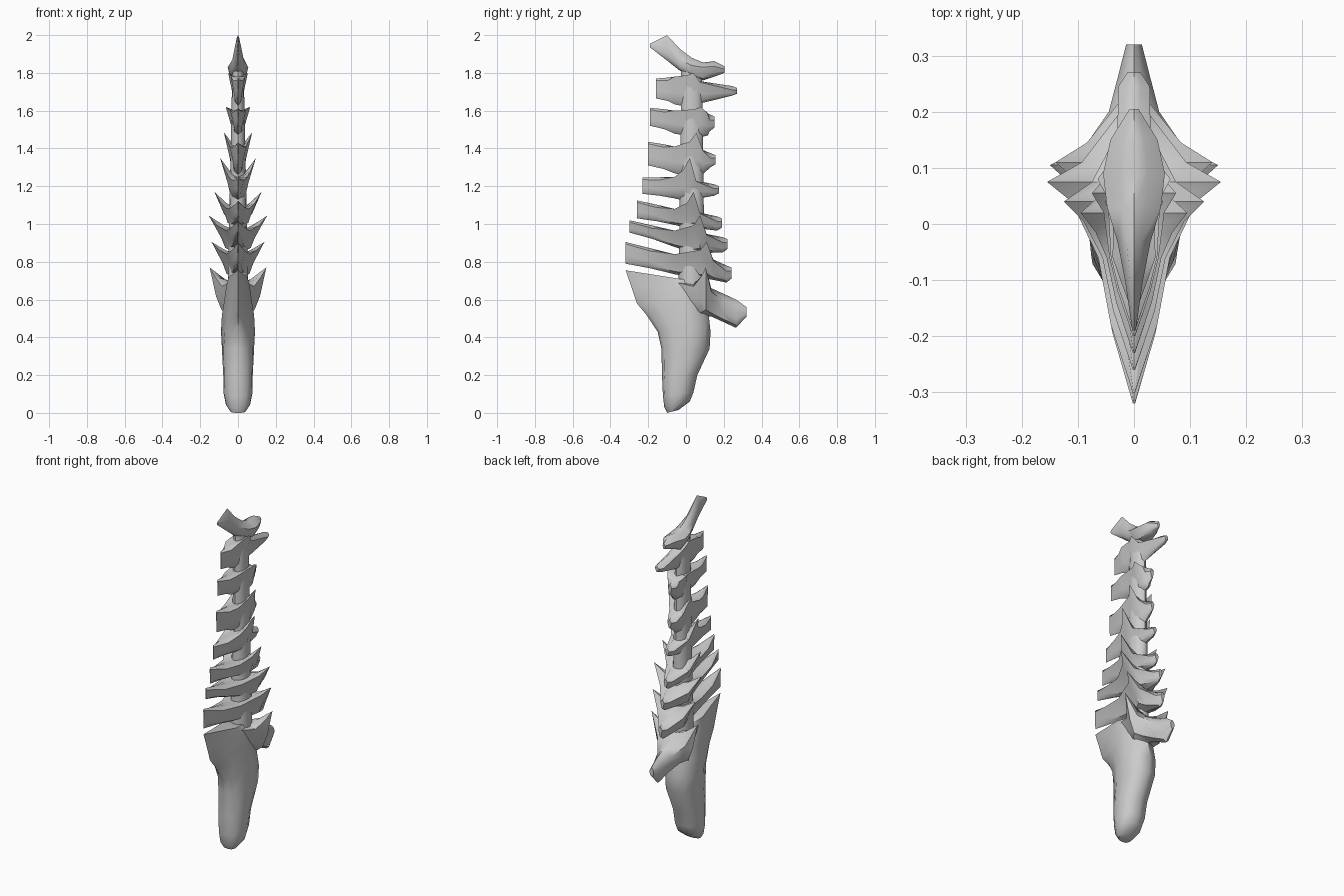
import bpy
import bmesh
import math

cube = bpy.data.objects.get("Cube")
if cube:
    bpy.data.objects.remove(cube, do_unlink=True)

# Single bone colour
bone = bpy.data.materials.new("bone grey")
bone.use_nodes = True
grey = (0.6, 0.6, 0.6, 1)
bone.diffuse_color = grey
bone.node_tree.nodes["Principled BSDF"].inputs["Base Color"].default_value = grey


def lerp(a, b, t):
    return a + (b - a) * t


def mirrored(half):
    """Close a half outline whose first and last points lie on the centre plane."""
    return half + [(-x, y, z) for x, y, z in reversed(half[1:-1])]


def loft(name, rings, angle=42):
    """Skin a list of equal-length rings and cap both ends."""
    bm = bmesh.new()
    loops = [[bm.verts.new(p) for p in ring] for ring in rings]
    count = len(loops[0])
    for a, b in zip(loops, loops[1:]):
        for i in range(count):
            j = (i + 1) % count
            bm.faces.new((a[i], a[j], b[j], b[i]))
    bm.faces.new(loops[0])
    bm.faces.new(loops[-1])
    bmesh.ops.triangulate(bm, faces=[f for f in bm.faces if len(f.verts) > 4])
    bmesh.ops.recalc_face_normals(bm, faces=bm.faces)
    mesh = bpy.data.meshes.new(name)
    bm.to_mesh(mesh)
    bm.free()
    mesh.materials.append(bone)
    obj = bpy.data.objects.new(name, mesh)
    bpy.context.collection.objects.link(obj)
    bpy.ops.object.select_all(action="DESELECT")
    obj.select_set(True)
    bpy.context.view_layer.objects.active = obj
    bpy.ops.object.shade_smooth_by_angle(angle=math.radians(angle))
    return obj


def winged_ring(y, low, high, w, wing, under=0.58):
    """Cross-section with a central valley, raised outer tips and a hollow below."""
    return mirrored([
        (0, y, high),
        (w * 0.45, y, lerp(high, wing, 0.3)),
        (w, y, wing),
        (w * under, y, lerp(low, wing, 0.42)),
        (w * under * 0.75, y, lerp(low, wing, 0.14)),
        (0, y, low),
    ])


def vertebra(name, front, middle, tip, back):
    """Front blade, central body, two swept wing tips and a rear process."""
    fy, flo, fhi = front
    mlo, mhi = middle
    tx, ty, tz = tip
    by, blo, bhi = back
    blade_top = lerp(fhi, mhi, 0.5)
    rings = [
        winged_ring(fy, flo, fhi, 0.002, fhi - 0.01),
        winged_ring(fy * 0.6, lerp(flo, mlo, 0.3), blade_top, 0.018 + tx * 0.15, blade_top - 0.015),
        winged_ring(-0.06, lerp(flo, mlo, 0.7), mhi, 0.025 + tx * 0.25, mhi),
        winged_ring(ty - 0.035, mlo, mhi, tx * 0.72, lerp(mhi, tz, 0.35)),
        winged_ring(ty, mlo, mhi, tx, tz),
        winged_ring(ty + 0.035, lerp(mlo, blo, 0.3), lerp(mhi, bhi, 0.4), tx * 0.6, lerp(mhi, bhi, 0.5)),
        winged_ring(by - 0.025, blo, bhi + 0.01, 0.028, lerp(blo, bhi, 0.75)),
        winged_ring(by, lerp(blo, bhi, 0.25), bhi, 0.012, lerp(blo, bhi, 0.75)),
    ]
    loft(name, rings)


# Stack of vertebrae: front (y, low, high), middle (low, high), tip, back (y, low, high)
STACK = [
    ((-0.16, 1.665, 1.77), (1.62, 1.78), (0.052, 0.04, 1.80), (0.27, 1.68, 1.72)),
    ((-0.19, 1.52, 1.615), (1.46, 1.60), (0.065, 0.08, 1.62), (0.15, 1.49, 1.57)),
    ((-0.20, 1.31, 1.435), (1.25, 1.41), (0.075, 0.055, 1.485), (0.155, 1.30, 1.365)),
    ((-0.23, 1.16, 1.245), (1.125, 1.25), (0.095, 0.02, 1.35), (0.175, 1.15, 1.20)),
    ((-0.26, 1.03, 1.125), (0.98, 1.08), (0.125, 0.04, 1.17), (0.19, 0.965, 1.03)),
    ((-0.30, 0.955, 1.02), (0.845, 0.965), (0.155, 0.075, 1.045), (0.22, 0.85, 0.92)),
    ((-0.32, 0.79, 0.905), (0.71, 0.84), (0.14, 0.11, 0.905), (0.24, 0.69, 0.77)),
]
for number, parts in enumerate(STACK, 1):
    vertebra(f"vertebra_{number}", *parts)

# Top horn: y, low, high, half width, side height
HORN = [
    (-0.19, 1.935, 1.955, 0.003, 1.945),
    (-0.10, 1.865, 2.0, 0.016, 1.94),
    (-0.03, 1.81, 1.925, 0.03, 1.87),
    (0.03, 1.78, 1.88, 0.048, 1.84),
    (0.09, 1.76, 1.855, 0.055, 1.83),
    (0.15, 1.78, 1.862, 0.042, 1.835),
    (0.205, 1.80, 1.835, 0.008, 1.82),
]
loft("top_horn", [winged_ring(*s, under=0.8) for s in HORN])

# Rear process at the base, with its pair of ears
TAIL = [
    (-0.05, 0.60, 0.70, 0.05, 0.69),
    (0.04, 0.53, 0.69, 0.085, 0.67),
    (0.08, 0.50, 0.69, 0.122, 0.72),
    (0.105, 0.51, 0.68, 0.15, 0.77),
    (0.135, 0.51, 0.66, 0.09, 0.64),
    (0.20, 0.48, 0.63, 0.045, 0.59),
    (0.265, 0.45, 0.60, 0.028, 0.55),
    (0.32, 0.51, 0.56, 0.014, 0.54),
]
loft("base_rear_process", [winged_ring(*s, under=0.78) for s in TAIL])


def shaft_ring(z, front, back, w, sharp, tilt):
    """Horizontal section with a front crease that sharpens into a blade."""
    outline = [(0, 0), (0.6 - 0.5 * sharp, 0.06), (0.95 - 0.5 * sharp, 0.3),
               (1, 0.62), (0.72, 0.9), (0, 1)]
    return mirrored([(w * x, lerp(front, back, t), z + tilt * t) for x, t in outline])


# Grip widening into the base blade: z, front, back, half width, sharpness, tilt
SHAFT = [
    (0.0, -0.10, -0.04, 0.04, 0, 0.015),
    (0.03, -0.115, 0.02, 0.065, 0, 0.03),
    (0.09, -0.122, 0.04, 0.076, 0, 0.02),
    (0.20, -0.127, 0.06, 0.078, 0, 0),
    (0.34, -0.13, 0.125, 0.085, 0.1, 0),
    (0.43, -0.15, 0.13, 0.09, 0.35, 0),
    (0.52, -0.21, 0.12, 0.085, 0.7, 0),
    (0.58, -0.26, 0.11, 0.075, 0.85, 0),
    (0.67, -0.29, 0.09, 0.062, 0.9, 0),
    (0.755, -0.32, 0.06, 0.05, 0.95, -0.06),
]
loft("grip_and_base_blade", [shaft_ring(*s) for s in SHAFT], angle=50)

# Column joining the vertebrae
column = []
for step in range(9):
    t = step / 8
    rx, ry = lerp(0.055, 0.03, t), lerp(0.07, 0.055, t)
    column.append([(rx * math.cos(a), 0.03 + ry * math.sin(a), lerp(0.62, 1.82, t))
                   for a in (math.tau * i / 12 for i in range(12))])
loft("spinal_column", column)
